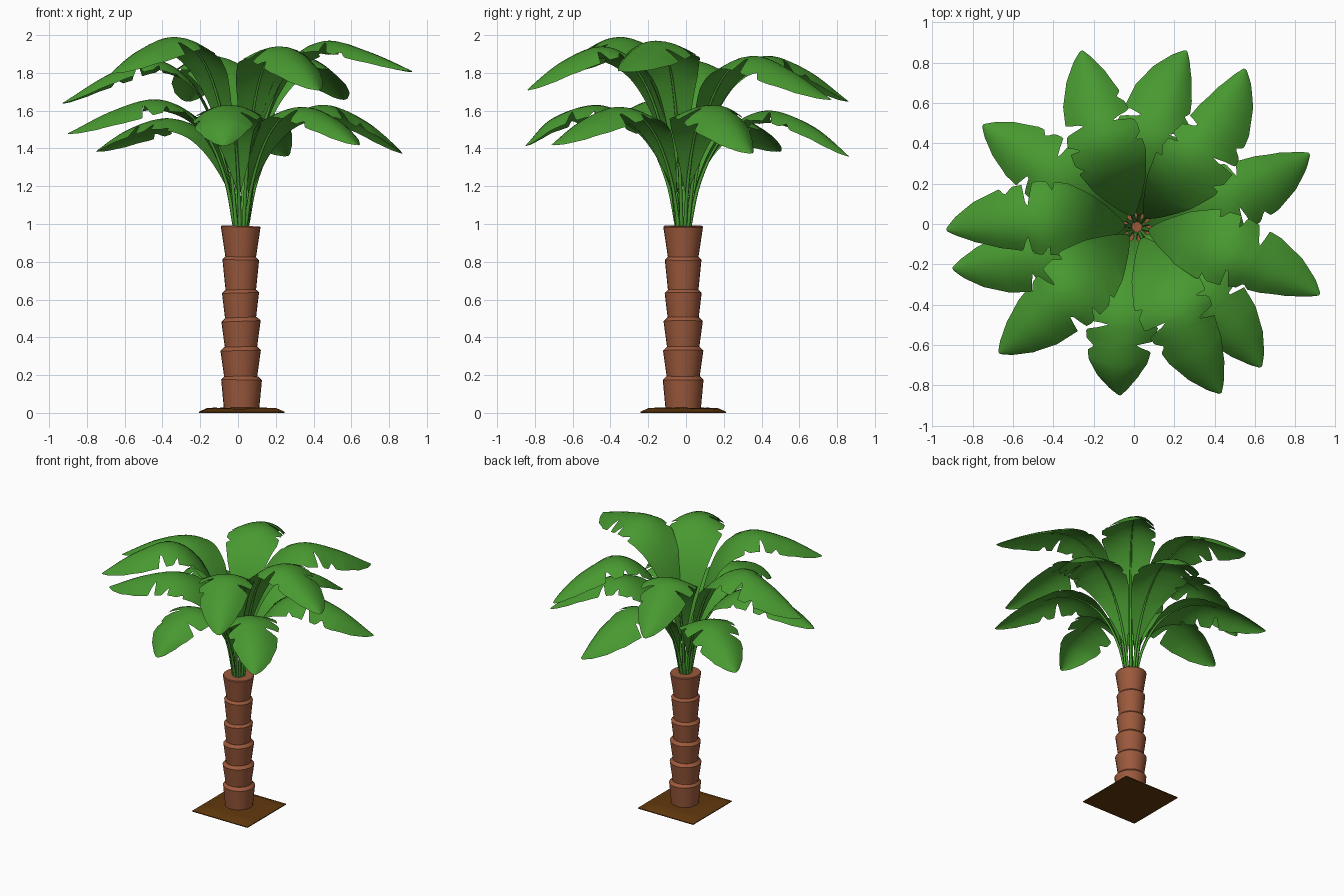
import bpy, math, random
from mathutils import Vector

if "Cube" in bpy.data.objects:
    bpy.data.objects.remove(bpy.data.objects["Cube"])

random.seed(4)
CX, CY = 0.015, -0.015


def material(name, rgb):
    m = bpy.data.materials.new(name)
    m.diffuse_color = (*rgb, 1)
    m.use_nodes = True
    m.node_tree.nodes["Principled BSDF"].inputs["Base Color"].default_value = m.diffuse_color
    return m


GREEN = material("leaf green", (0.065, 0.32, 0.03))
BARK = material("bark brown", (0.33, 0.10, 0.045))
SOIL = material("soil brown", (0.12, 0.04, 0.004))


def add_mesh(name, verts, faces, mat, angle=40):
    me = bpy.data.meshes.new(name)
    me.from_pydata(verts, [], faces)
    me.materials.append(mat)
    ob = bpy.data.objects.new(name, me)
    bpy.context.collection.objects.link(ob)
    bpy.ops.object.select_all(action='DESELECT')
    ob.select_set(True)
    bpy.context.view_layer.objects.active = ob
    bpy.ops.object.shade_smooth_by_angle(angle=math.radians(angle))
    return ob


def interp(table, x):
    for (x0, y0), (x1, y1) in zip(table, table[1:]):
        if x <= x1:
            return y0 + (y1 - y0) * (x - x0) / (x1 - x0)
    return table[-1][1]


# Soil patch: square with a low bumpy top and a flat underside
N, H = 10, 0.227
verts, faces = [], []
for j in range(N + 1):
    for i in range(N + 1):
        a, b = 2 * i / N - 1, 2 * j / N - 1
        edge = max(abs(a), abs(b))
        z = 0.006 if edge > 0.99 else 0.022 + 0.008 * (1 - edge) + random.uniform(-.003, .003)
        verts.append((0.02 + a * H, -0.015 + b * H, z))
for j in range(N):
    for i in range(N):
        k = j * (N + 1) + i
        faces.append((k, k + 1, k + N + 2, k + N + 1))
rim = ([i for i in range(N)] + [j * (N + 1) + N for j in range(N)]
       + [N * (N + 1) + i for i in range(N, 0, -1)] + [j * (N + 1) for j in range(N, 0, -1)])
base = len(verts)
verts += [(verts[k][0], verts[k][1], 0) for k in rim]
R = len(rim)
for i in range(R):
    faces.append((rim[i], base + i, base + (i + 1) % R, rim[(i + 1) % R]))
faces.append(tuple(base + i for i in reversed(range(R))))
add_mesh("soil_patch", verts, faces, SOIL)

# Trunk: stacked flared segments, each with a bevelled rim
SIDES = 24
levels = [0.015, 0.195, 0.35, 0.505, 0.655, 0.83, 0.99]
top_radii = [0.108, 0.107, 0.104, 0.098, 0.097, 0.105]
bottom_radii = [0.092, 0.086, 0.084, 0.081, 0.080, 0.080]
for n in range(6):
    z0, z1, rb, rt = levels[n], levels[n + 1], bottom_radii[n], top_radii[n]
    last = n == 5
    tilt = random.uniform(-0.04, 0.04)
    dx = random.uniform(-0.004, 0.004)
    rings = [(rb, z0 - 0.012), (rt, z1 - (0.006 if last else 0.02)),
             (rt - (0.004 if last else 0.02), z1)]
    verts, faces = [], []
    for r, z in rings:
        for k in range(SIDES):
            a = 2 * math.pi * k / SIDES
            x = r * math.cos(a)
            verts.append((CX + dx + x, CY + r * math.sin(a), max(0.005, z + x * tilt)))
    for q in range(2):
        for k in range(SIDES):
            k2 = (k + 1) % SIDES
            faces.append((q * SIDES + k, q * SIDES + k2, (q + 1) * SIDES + k2, (q + 1) * SIDES + k))
    faces.append(tuple(reversed(range(SIDES))))
    faces.append(tuple(range(2 * SIDES, 3 * SIDES)))
    add_mesh(f"trunk_segment_{n + 1}", verts, faces, BARK, 30)

# Leaf data: tip x, tip y, tip z, highest z, sideways bend in degrees
LEAVES = [
    (-0.26, 0.86, 1.65, 1.89, -3), (0.26, 0.86, 1.36, 1.60, -6),
    (0.55, 0.77, 1.66, 1.89, 7), (0.87, 0.35, 1.375, 1.63, 6),
    (0.92, -0.35, 1.81, 1.97, -6), (0.63, -0.71, 1.42, 1.62, -4),
    (0.43, -0.84, 1.71, 1.94, 2), (-0.07, -0.85, 1.415, 1.63, 3),
    (-0.67, -0.64, 1.80, 1.99, -2), (-0.90, -0.22, 1.48, 1.66, -4),
    (-0.93, -0.03, 1.64, 1.87, 6), (-0.75, 0.49, 1.385, 1.56, 0)]
WIDTH = [(0, 0.008), (0.1, 0.06), (0.25, 0.135), (0.4, 0.18), (0.6, 0.182), (0.8, 0.145),
         (0.9, 0.1), (0.97, 0.045), (1, 0.008)]
CUP = [(0, 0), (0.25, -0.05), (0.5, -0.3), (0.7, -0.45), (1, -0.4)]
NOTCHES = {-1: [(0.48, 0.2), (0.64, 0.65), (0.74, 0.2)], 1: [(0.42, 0.2), (0.56, 0.3), (0.69, 0.55)]}


def midrib(tx, ty, tz, top, bend):
    """Return a function t -> (point, side, normal) along the arching leaf spine."""
    tx, ty = tx - CX, ty - CY
    reach, ang, h = math.hypot(tx, ty), math.atan2(ty, tx), top - 0.98
    pts = [(0.02, 0.97), (0.075, 0.98 + 0.37 * h), (0.175, 0.98 + 0.71 * h),
           (0.31, 0.98 + 0.92 * h), (0.48, top), (0.7, top - 0.34 * (top - tz)), (reach, tz)]
    pts = [Vector(p) for p in pts]
    segs = len(pts) - 1
    pts = [2 * pts[0] - pts[1]] + pts + [2 * pts[-1] - pts[-2]]

    def at(t):
        f = min(max(t, 0), 1) * segs
        i = min(int(f), segs - 1)
        u = f - i
        a, b, c, d = pts[i:i + 4]
        p = 0.5 * (2 * b + (c - a) * u + (2 * a - 5 * b + 4 * c - d) * u * u
                   + (3 * b - a - 3 * c + d) * u ** 3)
        th = ang - math.radians(bend) * (1 - t * t)
        return Vector((CX + p.x * math.cos(th), CY + p.x * math.sin(th), p.y))

    def frame(t):
        p = at(t)
        tan = (at(min(t + .01, 1)) - at(max(t - .01, 0))).normalized()
        side = Vector((-tan.y, tan.x, 0)).normalized()
        return p, side, tan.cross(side)
    return frame


def leaf(n, data):
    frame = midrib(*data)
    bend, start = data[4], 0.13
    shift = {s: random.uniform(-0.03, 0.03) for s in (-1, 1)}
    # Blade: flat near the stem, drooping at the tip, with notched edges
    rows, cols = 90, [-1, -.75, -.5, -.25, 0, .25, .5, .75, 1]
    verts, faces = [], []
    for i in range(rows + 1):
        u = i / rows
        for s in cols:
            sgn = 1 if s > 0 else -1
            w = interp(WIDTH, u) * (1 - sgn * bend * 0.04 * u)
            cut = 1
            for pos, depth in NOTCHES[sgn]:
                cut = min(cut, 1 - depth * max(0, 1 - abs(u - pos - shift[sgn]) / 0.026))
            s2 = s * cut
            t = start + (1 - start) * u
            t = t + 0.07 * abs(s2) * (1 - u) * min(1, 4 * u)
            p, side, nor = frame(t)
            verts.append(p + side * (s2 * w) + nor * (interp(CUP, u) * w * s2 * s2))
    c = len(cols)
    for i in range(rows):
        for k in range(c - 1):
            a = i * c + k
            faces.append((a, a + c, a + c + 1, a + 1))
    add_mesh(f"leaf_blade_{n}", verts, faces, GREEN, 60)

    # Stem: slim tapered tube running up the underside of the spine
    verts, faces, steps, sides = [], [], 20, 6
    for i in range(steps + 1):
        t = 0.75 * i / steps
        p, side, nor = frame(t)
        r = 0.011 * (1 - 0.8 * i / steps)
        for k in range(sides):
            a = 2 * math.pi * k / sides
            verts.append(p - nor * r + r * (side * math.cos(a) + nor * math.sin(a)))
    for i in range(steps):
        for k in range(sides):
            k2 = (k + 1) % sides
            faces.append((i * sides + k, i * sides + k2, (i + 1) * sides + k2, (i + 1) * sides + k))
    add_mesh(f"leaf_stem_{n}", verts, faces, GREEN, 80)


for n, data in enumerate(LEAVES, 1):
    leaf(n, data)
